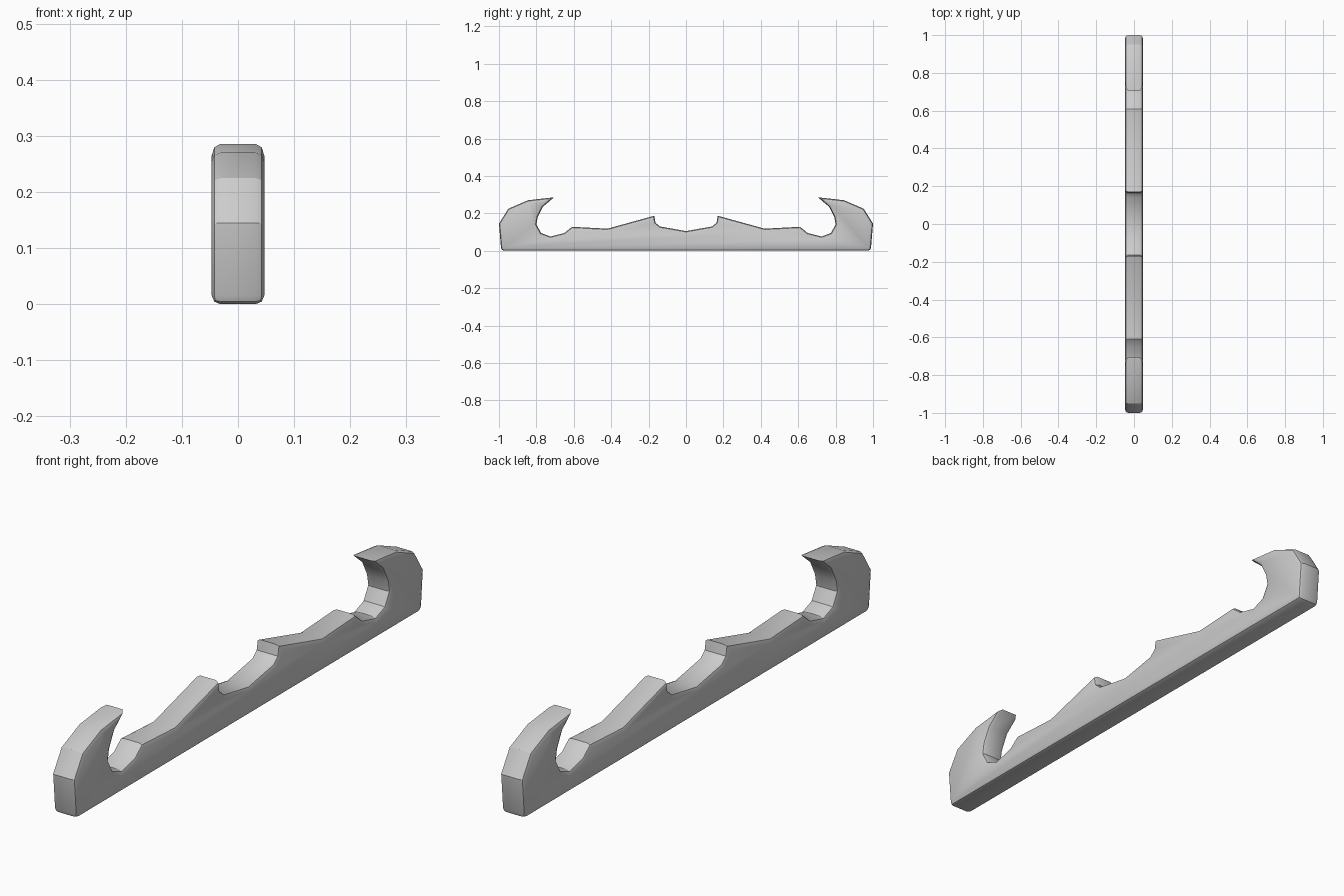
import bpy
import bmesh
from math import radians

cube = bpy.data.objects.get("Cube")
if cube:
    bpy.data.objects.remove(cube, do_unlink=True)

HALF_WIDTH = 0.047
BEVEL = 0.016

# Half outline (y, z), from the middle of the notch round to the bottom corner
half = [
    (0.14, 0.13), (0.163, 0.15), (0.17, 0.187),             # step
    (0.42, 0.118), (0.61, 0.128),                           # sloping top
    (0.65, 0.095), (0.725, 0.076), (0.775, 0.095),          # hook throat
    (0.8, 0.14), (0.793, 0.18), (0.765, 0.235),
    (0.705, 0.286), (0.845, 0.27), (0.95, 0.225),           # hook tip and back
    (1.0, 0.145), (0.988, 0.0),
]
outline = [(0, 0.105)] + half + [(-y, z) for y, z in reversed(half)]

# Extrude the outline across the width
bm = bmesh.new()
face = bm.faces.new([bm.verts.new((-HALF_WIDTH, y, z)) for y, z in outline])
extruded = bmesh.ops.extrude_face_region(bm, geom=[face])["geom"]
bmesh.ops.translate(bm, vec=(2 * HALF_WIDTH, 0, 0),
                    verts=[v for v in extruded if isinstance(v, bmesh.types.BMVert)])
bmesh.ops.recalc_face_normals(bm, faces=bm.faces)

# Round the rims of both flat sides and the two bottom end corners
rims = [e for e in bm.edges
        if abs(e.verts[0].co.x - e.verts[1].co.x) < 0.001
        or max(v.co.z for v in e.verts) < 0.001]
bmesh.ops.bevel(bm, geom=rims, offset=BEVEL, offset_type='OFFSET', segments=2,
                profile=0.5, affect='EDGES', clamp_overlap=False)
bmesh.ops.recalc_face_normals(bm, faces=bm.faces)

mesh = bpy.data.meshes.new("hooked_bar")
bm.to_mesh(mesh)
bm.free()
bar = bpy.data.objects.new("hooked_bar", mesh)
bpy.context.collection.objects.link(bar)

# Plain grey finish
grey = bpy.data.materials.new("light_grey")
grey.use_nodes = True
colour = (0.6, 0.6, 0.6, 1)
grey.diffuse_color = colour
grey.node_tree.nodes["Principled BSDF"].inputs["Base Color"].default_value = colour
mesh.materials.append(grey)

bpy.ops.object.select_all(action='DESELECT')
bar.select_set(True)
bpy.context.view_layer.objects.active = bar
bpy.ops.object.shade_smooth_by_angle(angle=radians(30))
